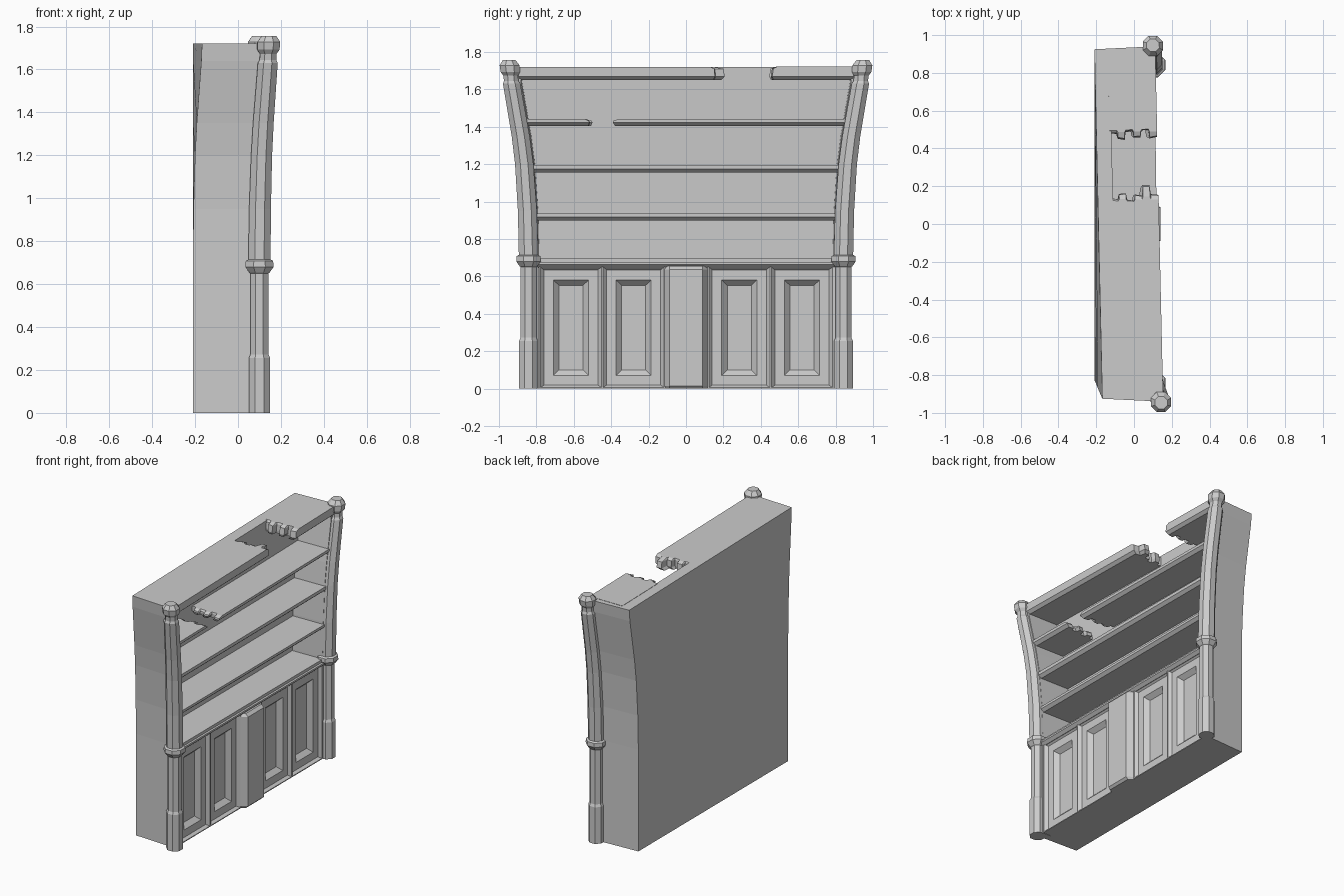
import bpy, bmesh, math, random

if "Cube" in bpy.data.objects:
    bpy.data.objects.remove(bpy.data.objects["Cube"])

random.seed(4)
FLARE = [(0.0, 0.0), (0.71, 0.0), (0.95, 0.006), (1.2, 0.023), (1.35, 0.042),
         (1.64, 0.092), (1.8, 0.108)]
LEVELS = [0, 0.71, 0.95, 1.2, 1.35, 1.64, 1.72]


def flare(z):
    for (z0, f0), (z1, f1) in zip(FLARE, FLARE[1:]):
        if z <= z1:
            return f0 + (f1 - f0) * (z - z0) / (z1 - z0)
    return FLARE[-1][1]


def warp(x, y, z):
    """Splay the upper part outwards and lean the -y end forwards."""
    f = flare(z)
    lean = 0.43 * f * max(0, min(1, 0.5 - y / 1.7))
    return x + lean, y + f * max(-1, min(1, y / 0.78)), z


def loft(name, rings):
    """Join matching point rings into a closed solid, with end caps."""
    bm = bmesh.new()
    loops = [[bm.verts.new(warp(*p)) for p in ring] for ring in rings]
    n = len(loops[0])
    for a, b in zip(loops, loops[1:]):
        for i in range(n):
            j = (i + 1) % n
            bm.faces.new((a[i], a[j], b[j], b[i]))
    bm.faces.new(loops[0][::-1])
    bm.faces.new(loops[-1])
    bmesh.ops.recalc_face_normals(bm, faces=bm.faces)
    mesh = bpy.data.meshes.new(name)
    bm.to_mesh(mesh)
    bm.free()
    ob = bpy.data.objects.new(name, mesh)
    bpy.context.collection.objects.link(ob)
    return ob


def box(name, x0, x1, y0, y1, z0, z1):
    base = [(x0, y0), (x1, y0), (x1, y1), (x0, y1)]
    return loft(name, [[(x, y, z) for x, y in base] for z in (z0, z1)])


def teeth(steps=6):
    """Uneven splinters with blunt tips, as (fraction across, length) pairs."""
    out = []
    for i in range(steps):
        h = random.uniform(0.025, 0.045) if i % 2 else random.uniform(0.0, 0.02)
        out += [((i + 0.04) / steps, h), ((i + 0.9) / steps, h + random.uniform(-0.008, 0.008))]
    out[0], out[-1] = (0, out[0][1]), (1, out[-1][1])
    return out


def board(name, y0, y1, z0, z1, front, start=None, end=None):
    """Shelf with a chamfered lower front edge; broken ends get splinters."""
    back = -0.14
    start, end = start or [(0, 0), (1, 0)], end or [(0, 0), (1, 0)]

    def ring(z, xf, k):
        def side(y, jag, s):
            return [(back + (xf - back) * t, y + s * k * j, z) for t, j in jag]
        return side(y0, start, -1) + side(y1, end, 1)[::-1]
    return loft(name, [ring(z0, front - 0.02, 0.8), ring(z0 + 0.018, front, 1),
                       ring(z1 - 0.01, front, 0.9), ring(z1, front, 0.3)])


# Back and side walls as one U-shaped section
U = [(-0.21, -0.825), (-0.21, 0.825), (0.10, 0.84), (0.10, 0.79),
     (-0.13, 0.785), (-0.13, -0.785), (0.10, -0.79), (0.10, -0.84)]
loft("carcass", [[(x, y, z) for x, y in U] for z in LEVELS])

# Shelves, the upper one snapped in two
board("shelf_lower", -0.8, 0.8, 0.90, 0.935, 0.108)
board("shelf_middle", -0.8, 0.8, 1.155, 1.195, 0.108)
board("shelf_upper_left", -0.8, -0.515, 1.405, 1.442, 0.108, end=teeth())
board("shelf_upper_right", -0.32, 0.8, 1.405, 1.442, 0.108, start=teeth())

# Broken top board, with one long splinter
splinters = teeth()
for i in (8, 9):
    splinters[i] = (splinters[i][0], 0.08)
board("top_board_left", -0.8, 0.105, 1.65, 1.72, 0.112, end=splinters)
board("top_board_right", 0.445, 0.8, 1.65, 1.722, 0.112, start=teeth())

# Base cabinet and counter
box("cabinet_body", -0.135, 0.04, -0.79, 0.79, 0, 0.655)
board("counter", -0.8, 0.8, 0.645, 0.675, 0.115)
box("counter_top", -0.135, 0.10, -0.8, 0.8, 0.67, 0.695)


# Doors: bevelled surround, flat frame and sunken centre panel
def door(name, yc, hw=0.17):
    def rect(x, dy, za, zb):
        return [(x, yc - dy, za), (x, yc + dy, za), (x, yc + dy, zb), (x, yc - dy, zb)]
    loft(name, [rect(0.03, hw, 0, 0.655), rect(0.10, hw, 0, 0.655),
                rect(0.10, hw - 0.007, 0.006, 0.652), rect(0.08, hw - 0.025, 0.018, 0.635),
                rect(0.08, 0.094, 0.07, 0.58), rect(0.05, 0.064, 0.10, 0.552)])


for i, yc in enumerate((-0.615, -0.28, 0.285, 0.62)):
    door(f"door_{i + 1}", yc)


# Chamfered centre pillar, also bevelled at head and foot
def pillar_ring(z, xf):
    return [(0.03, -0.115, z), (xf - 0.04, -0.115, z), (xf, -0.088, z),
            (xf, 0.088, z), (xf - 0.04, 0.115, z), (0.03, 0.115, z)]


loft("centre_pillar", [pillar_ring(0, 0.125), pillar_ring(0.015, 0.14),
                       pillar_ring(0.637, 0.14), pillar_ring(0.655, 0.12)])

# Octagonal turned posts: radius and height profile
POST = [(0.054, 0), (0.054, 0.255), (0.046, 0.272), (0.046, 0.65), (0.052, 0.655),
        (0.071, 0.68), (0.069, 0.708), (0.056, 0.715), (0.055, 0.95), (0.053, 1.2),
        (0.052, 1.35), (0.050, 1.63), (0.042, 1.645), (0.042, 1.675)]
KNOB = [(0.040, 1.67), (0.056, 1.692), (0.058, 1.728), (0.036, 1.757)]


def turned(name, profile, side):
    rings = []
    for r, z in profile:
        rings.append([(0.10 + r * math.cos(a), side * 0.842 + r * math.sin(a), z)
                      for a in (math.pi / 8 + i * math.pi / 4 for i in range(8))])
    loft(name, rings)


for side, label in ((-1, "left"), (1, "right")):
    turned(f"{label}_post", POST, side)
    turned(f"{label}_knob", KNOB, side)
